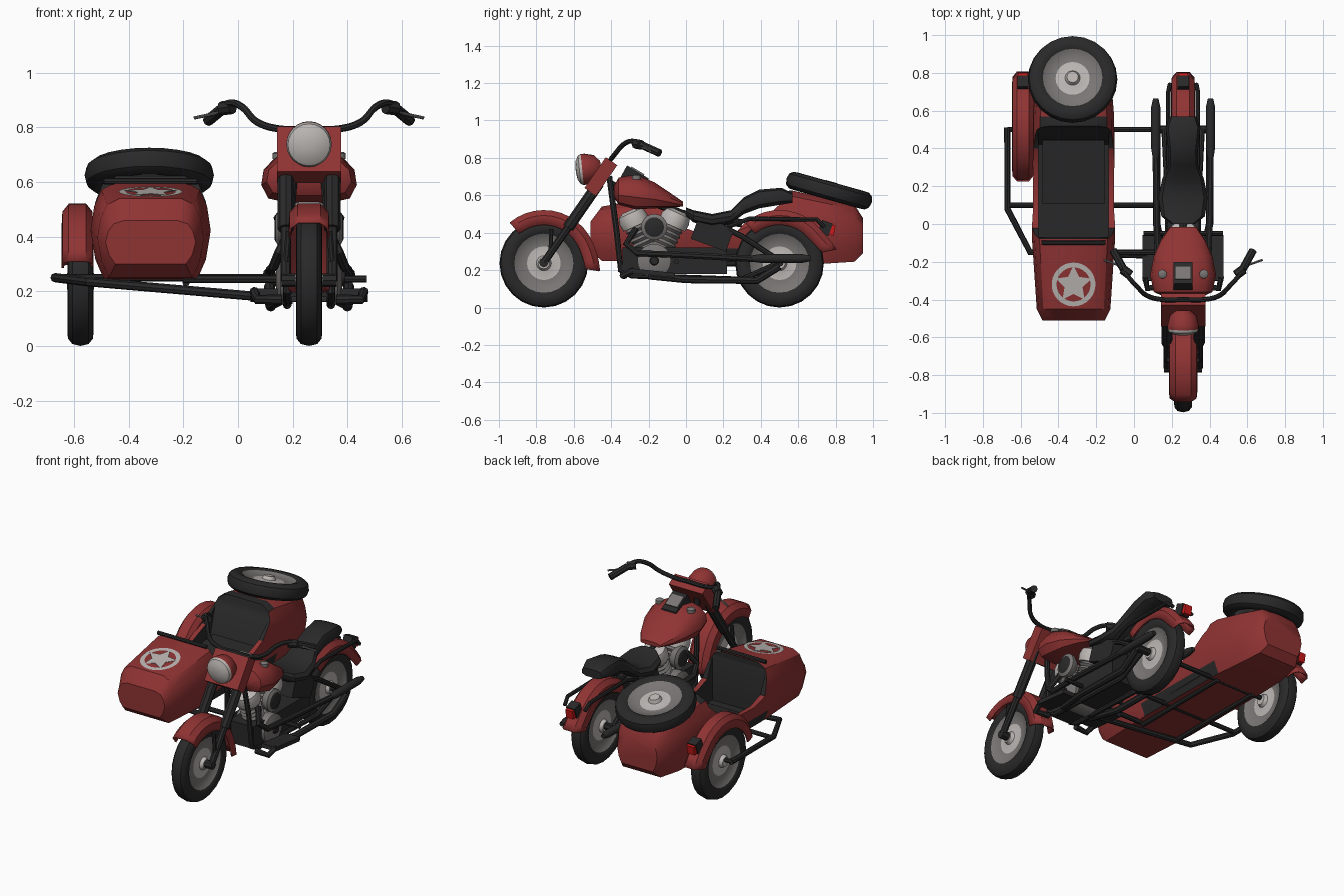
import bpy, bmesh
from math import sin, cos, pi, radians
from mathutils import Vector, Matrix

if "Cube" in bpy.data.objects:
    bpy.data.objects.remove(bpy.data.objects["Cube"], do_unlink=True)


def material(name, r, g, b):
    m = bpy.data.materials.new(name)
    m.use_nodes = True
    m.diffuse_color = (r, g, b, 1)
    m.node_tree.nodes["Principled BSDF"].inputs["Base Color"].default_value = (r, g, b, 1)
    return m


RED = material("dark red paint", .28, .033, .033)
BLACK = material("black", .022, .022, .022)
GREY = material("metal grey", .19, .18, .175)
LIGHT = material("light grey", .5, .47, .45)
LAMP = material("lamp red", .6, .01, .01)
BX = .26      # centre line of the motorcycle
SX = -.32     # centre line of the sidecar


def finish(ob, angle=35):
    bpy.ops.object.select_all(action='DESELECT')
    ob.select_set(True)
    bpy.context.view_layer.objects.active = ob
    bpy.ops.object.shade_smooth_by_angle(angle=radians(angle))
    return ob


def grid(name, rows, mats, closed=True, cap=True, bands=None, angle=35):
    """Skin a list of equal-length rings; bands gives a material per row."""
    bm = bmesh.new()
    vs = [[bm.verts.new(p) for p in r] for r in rows]
    n = len(rows[0])
    for i in range(len(rows) - 1):
        for j in range(n if closed else n - 1):
            k = (j + 1) % n
            f = bm.faces.new((vs[i][j], vs[i][k], vs[i + 1][k], vs[i + 1][j]))
            f.material_index = bands[i] if bands else 0
    if cap:
        for i, r in ((0, vs[0]), (-1, vs[-1])):
            bm.faces.new(r).material_index = bands[i] if bands else 0
    bmesh.ops.recalc_face_normals(bm, faces=bm.faces)
    me = bpy.data.meshes.new(name)
    bm.to_mesh(me)
    bm.free()
    for m in mats:
        me.materials.append(m)
    ob = bpy.data.objects.new(name, me)
    bpy.context.collection.objects.link(ob)
    return finish(ob, angle)


def lathe(name, centre, axis, profile, mats, bands=None, segs=24):
    """Turn (offset, radius) pairs about an axis."""
    q = Vector((0, 0, 1)).rotation_difference(Vector(axis))
    rows = [[Vector(centre) + q @ Vector((r * cos(2 * pi * k / segs), r * sin(2 * pi * k / segs), o))
             for k in range(segs)] for o, r in profile]
    return grid(name, rows, mats, bands=bands)


def loft(name, cx, stations, section, mat):
    """Symmetric sections along y: stations are (y, half width, bottom, top)."""
    ring = section + [(-x, z) for x, z in reversed(section)]
    return grid(name, [[(cx + x * w, y, b + z * (t - b)) for x, z in ring]
                       for y, w, b, t in stations], [mat])


def prism(name, x0, x1, profile, mat):
    return grid(name, [[(x, y, z) for y, z in profile] for x in (x0, x1)], [mat])


def box(name, centre, size, mat, tilt=0):
    rot = Matrix.Rotation(radians(tilt), 3, 'X')
    rows = [[Vector(centre) + rot @ Vector((sx * size[0] / 2, sy * size[1] / 2, sz * size[2] / 2))
             for sx, sy in ((-1, -1), (1, -1), (1, 1), (-1, 1))] for sz in (-1, 1)]
    return grid(name, rows, [mat])


def tube(name, points, radius, mat=BLACK, smooth=False):
    cu = bpy.data.curves.new(name, 'CURVE')
    cu.dimensions = '3D'
    cu.bevel_depth, cu.bevel_resolution, cu.use_fill_caps = radius, 2, True
    if smooth:
        sp = cu.splines.new('BEZIER')
        sp.resolution_u = 5
        sp.bezier_points.add(len(points) - 1)
        for bp, p in zip(sp.bezier_points, points):
            bp.co = p
            bp.handle_left_type = bp.handle_right_type = 'AUTO'
    else:
        sp = cu.splines.new('POLY')
        sp.points.add(len(points) - 1)
        for bp, p in zip(sp.points, points):
            bp.co = (*p, 1)
    cu.materials.append(mat)
    ob = bpy.data.objects.new(name, cu)
    bpy.context.collection.objects.link(ob)
    bpy.ops.object.select_all(action='DESELECT')
    ob.select_set(True)
    bpy.context.view_layer.objects.active = ob
    bpy.ops.object.convert(target='MESH')
    return finish(bpy.context.view_layer.objects.active)


def wheel(name, centre, axis):
    half = [(-.05, .03), (-.03, .04), (-.022, .09), (-.034, .152), (-.04, .158),
            (-.048, .182), (-.046, .21), (-.03, .23)]
    prof = half + [(0, .237)] + [(-o, r) for o, r in reversed(half)]
    side = [0, 0, 1, 1, 2, 2, 2, 2]
    lathe(name, centre, axis, prof, [LIGHT, GREY, BLACK], side + side[::-1])


def fender(name, centre, hw, start, end, flare):
    cx, cy, cz = centre
    rows, steps = [], 14
    for i in range(steps + 1):
        t = i / steps
        a = radians(start + (end - start) * t)
        f = flare * max(0, (t - .75) / .25) ** 2
        rows.append([(cx + x * hw, cy + r * cos(a), cz + r * sin(a)) for x, r in
                     [(s * u, v + f) for s, u, v in ((-1, 1, .205), (-1, .95, .255), (-1, .55, .284),
                                                    (1, .55, .284), (1, .95, .255), (1, 1, .205))]])
    ob = grid(name, rows, [RED], closed=False, cap=False)
    ob.modifiers.new("thickness", 'SOLIDIFY').thickness = .008


# Wheels, fenders and tail lights
wheel("front_wheel", (BX, -.76, .237), (1, 0, 0))
wheel("rear_wheel", (BX, .5, .237), (1, 0, 0))
wheel("sidecar_wheel", (-.577, .5, .237), (1, 0, 0))
wheel("spare_wheel", (-.325, .765, .625), (0, .28, 1))
fender("front_fender", (BX, -.76, .237), .075, 130, -8, .02)
fender("rear_fender", (BX, .5, .237), .063, 130, 14, .03)
fender("sidecar_fender", (-.588, .5, .237), .058, 165, 12, .03)
for n, x in (("rear", BX), ("sidecar", -.588)):
    box(n + "_light_mount", (x, .745, .425), (.06, .06, .07), BLACK, -20)
    box(n + "_tail_light", (x, .775, .415), (.05, .04, .055), LAMP, -10)

# Sidecar body, with the cockpit cut out
body = loft("sidecar_body", SX,
            [(-.51, .165, .3, .46), (-.45, .195, .25, .54), (-.08, .22, .245, .6), (.57, .215, .24, .625),
             (.75, .2, .235, .585), (.9, .17, .245, .55), (.945, .14, .29, .48)],
            [(.78, 0), (.92, .2), (1, .5), (.94, .75), (.82, .92), (.58, 1)], RED)
cuts = [prism("rim_cutter", SX - .4, SX + .4, [(-.075, .8), (-.075, .56), (-.02, .43), (.08, .395), (.25, .4),
                                               (.4, .46), (.5, .55), (.565, .8)], RED),
        prism("cockpit_cutter", SX - .185, SX + .185, [(-.07, .8), (-.07, .28), (.42, .28), (.56, .8)], RED)]
bpy.ops.object.select_all(action='DESELECT')
bpy.context.view_layer.objects.active = body
body.select_set(True)
for c in cuts:
    mod = body.modifiers.new("cut", 'BOOLEAN')
    mod.operation, mod.solver, mod.object = 'DIFFERENCE', 'EXACT', c
    bpy.ops.object.modifier_apply(modifier=mod.name)
    bpy.data.objects.remove(c, do_unlink=True)
body.data.materials.clear()
body.data.materials.append(RED)
body.data.materials.append(BLACK)
for p in body.data.polygons:
    c = p.center
    p.material_index = int(abs(c.x - SX) < .187 and -.078 < c.y < .558 and c.z > .27)
finish(body)
box("sidecar_seat", (SX, .28, .32), (.33, .34, .1), BLACK, 6)
tube("grab_bar", [(SX - .17, -.1, .603), (SX + .17, -.1, .603)], .012)

# Star emblem lying on the sloping cowl


def on_cowl(r, a, lift):
    y = -.32 + r * cos(a)
    return (SX + r * sin(a), y, .6 + (y + .08) * .06 / .37 + lift)


turns = [2 * pi * k / 30 for k in range(30)]
grid("emblem_ring", [[on_cowl(r, a, .004) for a in turns] for r in (.09, .116)], [LIGHT], cap=False)
star = [on_cowl(.1 if k % 2 == 0 else .05, pi * k / 5, .003) for k in range(10)]
grid("emblem_star", [star, [(x, y, z + .002) for x, y, z in star]], [LIGHT])

# Sidecar chassis
tube("chassis_outer_rail", [(-.67, .51, .25), (-.67, .08, .25), (-.55, -.15, .235), (.2, -.17, .17)], .017)
for y in (.1, .5):
    tube("chassis_cross_tube", [(-.67, y, .25), (.22, y, .25)], .014)
for x in (-.45, -.19):
    tube("chassis_long_tube", [(x, -.15, .232), (x, .52, .235)], .014)
tube("upper_link", [(-.2, -.15, .245), (.2, -.15, .245)], .015)

# Front fork, nacelle and headlamp
AXLE, HEAD = Vector((0, -.76, .24)), Vector((0, -.40, .76))
for s in (-1, 1):
    off = Vector((BX + s * .085, 0, 0))
    tube("fork_lower", [off + AXLE, off + AXLE.lerp(HEAD, .5)], .02)
    tube("fork_upper", [off + AXLE.lerp(HEAD, .36), off + AXLE.lerp(HEAD, .82)], .03)
    tube("fork_brace", [off + AXLE.lerp(HEAD, .1), off + Vector((-s * .01, -.72, .42))], .012)
tube("front_axle", [(BX - .1, -.76, .24), (BX + .1, -.76, .24)], .025)
box("headlamp_nacelle", (BX, -.455, .70), (.235, .075, .2), RED, -34.7)
lathe("headlamp", (BX, -.535, .74), (0, -1, -.1),
      [(-.08, .035), (-.05, .07), (.0, .083), (.02, .083), (.035, .077), (.05, .05), (.055, .015)],
      [RED, LIGHT], [0, 0, 0, 1, 1, 1])

# Handlebar, grips and levers
bar = [(0, -.4, .795), (.11, -.4, .795), (.19, -.38, .82), (.245, -.33, .875), (.29, -.28, .89), (.33, -.22, .86)]
for s in (-1, 1):
    tube("handlebar", [(BX + s * x, y, z) for x, y, z in bar], .013, smooth=True)
    tube("grip", [(BX + s * .315, -.24, .87), (BX + s * .37, -.14, .825)], .021)
    tube("control_clamp", [(BX + s * .28, -.27, .875), (BX + s * .32, -.24, .87)], .026)
    tube("lever", [(BX + s * .31, -.26, .865), (BX + s * .35, -.215, .85), (BX + s * .42, -.19, .835)], .006, GREY)

# Fuel tank with dash and caps
loft("fuel_tank", BX,
     [(-.385, .1, .59, .65), (-.36, .155, .55, .695), (-.27, .175, .525, .71), (-.17, .155, .53, .67),
      (-.08, .115, .535, .61), (-.015, .07, .54, .565)],
     [(.45, 0), (.85, .08), (1, .35), (.95, .65), (.7, .9), (.3, 1)], RED)
prism("dash", BX - .05, BX + .05, [(-.37, .66), (-.315, .76), (-.2, .69), (-.2, .65)], BLACK)
box("speedometer", (BX, -.26, .728), (.085, .08, .012), GREY, -31)
for s in (-1, 1):
    lathe("tank_cap", (BX + s * .11, -.265, .685), (0, 0, 1), [(0, .024), (.02, .024), (.026, .015)], [GREY], segs=12)

# Saddle and side covers
loft("saddle", BX,
     [(0, .06, .49, .535), (.04, .115, .455, .52), (.14, .13, .435, .5), (.24, .11, .45, .52), (.31, .08, .5, .59),
      (.39, .078, .53, .63), (.51, .092, .55, .64), (.57, .07, .56, .61)],
     [(.6, 0), (.95, .2), (1, .55), (.85, .88), (.45, 1)], BLACK)
box("side_cover", (BX, .14, .39), (.2, .2, .12), BLACK, -20)

# V-twin engine
box("engine_block", (BX, -.14, .25), (.17, .4, .14), BLACK)
box("gearbox", (BX, .12, .25), (.17, .2, .14), BLACK)
lathe("crankcase", (BX, -.17, .25), (1, 0, 0), [(-.12, .05), (-.105, .09), (.105, .09), (.12, .05)], [GREY])
lathe("crank_cover", (BX + .12, -.17, .25), (1, 0, 0), [(0, .025), (.012, .02)], [BLACK], segs=12)
for s, y in ((-1, -.2), (1, -.14)):
    lean = (0, s * .45, 1)
    fins = [(.02 + .014 * k, .068 if k % 2 else .056) for k in range(11)]
    lathe("finned_cylinder", (BX, y, .29), lean, fins, [GREY], segs=14)
    lathe("cylinder_head", (BX, y, .29), lean, [(.16, .075), (.2, .08), (.235, .07), (.25, .04)], [LIGHT], segs=12)
for s in (-1, 1):
    lathe("air_cleaner", (BX + s * .06, -.17, .43), (s, 0, 0), [(0, .05), (.03, .07), (.05, .07), (.06, .052), (.066, .04)],
          [GREY, BLACK], [0, 0, 0, 1])

# Frame, exhausts, footboards and rear rails
tube("backbone", [(BX, -.41, .66), (BX, -.02, .5), (BX, .3, .45)], .022)
tube("rear_axle", [(BX - .14, .5, .24), (BX + .14, .5, .24)], .022)
for s in (-1, 1):
    def side(*pts):
        return [(BX + s * x, y, z) for x, y, z in pts]
    tube("down_tube", side((.05, -.41, .7), (.075, -.37, .4), (.08, -.35, .2), (.08, -.29, .17), (.08, .3, .15),
                           (.09, .5, .24)), .016)
    tube("seat_stay", side((.08, .12, .47), (.09, .3, .38), (.1, .5, .25)), .015)
    tube("fender_rail", side((.075, .22, .43), (.078, .34, .475), (.078, .7, .47), (.07, .74, .43)), .012)
    tube("exhaust_header", side((.07, -.27, .42), (.11, -.32, .34), (.13, -.26, .29), (.14, 0, .28), (.145, .36, .26)), .018)
    tube("lower_exhaust", side((.1, -.2, .17), (.14, 0, .15), (.14, .38, .145), (.145, .5, .22)), .02)
    lathe("muffler", (BX + s * .145, .35, .262), (0, 1, 0), [(0, .016), (.05, .024), (.27, .024), (.315, .014)],
          [BLACK], segs=12)
    box("footboard", (BX + s * .165, -.18, .185), (.1, .24, .025), BLACK, -6)
    tube("foot_lever", side((.1, -.33, .17), (.19, -.34, .17), (.2, -.28, .2)), .018)
    tube("foot_peg", side((.05, -.05, .245), (.21, -.05, .245)), .013)
